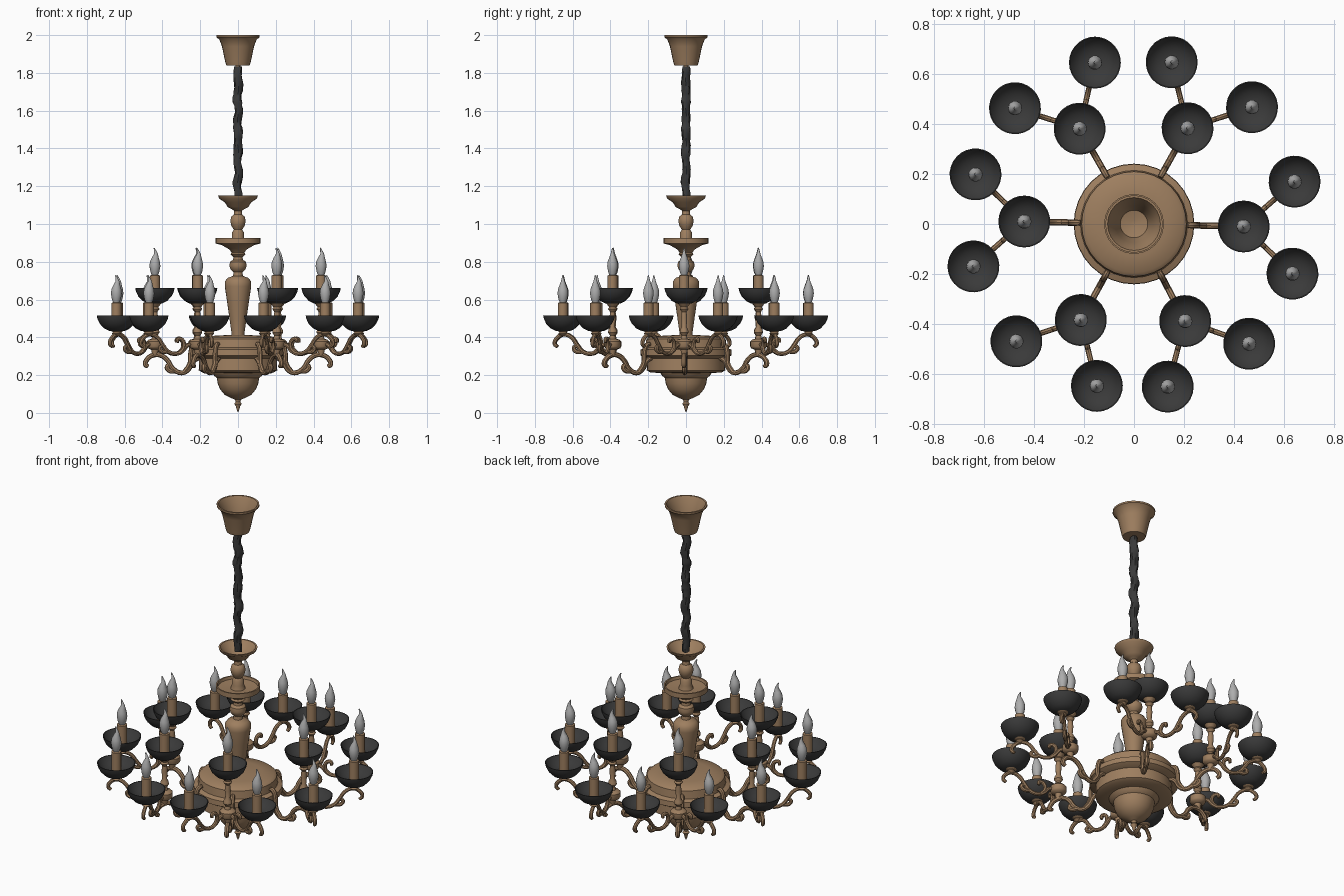
import bpy, bmesh, random
from math import pi, sin, cos, radians

cube = bpy.data.objects.get("Cube")
if cube:
    bpy.data.objects.remove(cube)
random.seed(4)


def material(name, rgb):
    m = bpy.data.materials.new(name)
    m.use_nodes = True
    m.diffuse_color = (*rgb, 1)
    m.node_tree.nodes["Principled BSDF"].inputs["Base Color"].default_value = (*rgb, 1)
    return m


BRONZE = material("bronze", (0.34, 0.21, 0.115))
BLACK = material("black", (0.042, 0.042, 0.042))
GLASS = material("frosted_glass", (0.42, 0.42, 0.42))


def finish(mesh, mat, angle=40):
    mesh.materials.clear()
    mesh.materials.append(mat)
    mesh.shade_smooth()
    mesh.set_sharp_from_angle(angle=radians(angle))
    return mesh


def lathe(name, profile, mat, sides=24):
    """Spin an (r, z) profile around the z axis."""
    bm = bmesh.new()
    vs = [bm.verts.new((r, 0, z)) for r, z in profile]
    es = [bm.edges.new(p) for p in zip(vs, vs[1:])]
    bmesh.ops.spin(bm, geom=vs + es, cent=(0, 0, 0), axis=(0, 0, 1),
                   angle=2 * pi, steps=sides)
    bmesh.ops.remove_doubles(bm, verts=bm.verts, dist=0.0004)
    bmesh.ops.recalc_face_normals(bm, faces=bm.faces)
    mesh = bpy.data.meshes.new(name)
    bm.to_mesh(mesh)
    bm.free()
    return finish(mesh, mat)


def tube(name, paths, depth):
    """Sweep smooth round tubes along (r, z) paths in the xz plane."""
    curve = bpy.data.curves.new(name + "_path", "CURVE")
    curve.dimensions = "3D"
    curve.bevel_depth = depth
    curve.bevel_resolution = 2
    curve.resolution_u = 4
    curve.use_fill_caps = True
    for path in paths:
        s = curve.splines.new("BEZIER")
        s.bezier_points.add(len(path) - 1)
        for p, (r, z) in zip(s.bezier_points, path):
            p.co = (r, 0, z)
            p.handle_left_type = p.handle_right_type = "AUTO"
        s.bezier_points[-1].radius = 0.8
    helper = bpy.data.objects.new(name + "_path", curve)
    mesh = bpy.data.meshes.new_from_object(helper)
    mesh.name = name
    bpy.data.objects.remove(helper)
    return finish(mesh, BRONZE)


def place(name, mesh, x=0, y=0, z=0, turn=0):
    ob = bpy.data.objects.new(name, mesh)
    ob.location = (x, y, z)
    ob.rotation_euler.z = turn
    bpy.context.collection.objects.link(ob)
    return ob


# Ceiling canopy: open cup with a thin wall
place("ceiling_canopy", lathe("ceiling_canopy", [
    (0, 1.82), (.012, 1.82), (.014, 1.84), (.062, 1.84), (.068, 1.86), (.085, 1.94),
    (.098, 1.975), (.115, 1.99), (.115, 2), (.106, 2), (.09, 1.97), (.075, 1.93),
    (.055, 1.86), (.015, 1.85), (0, 1.85)], BRONZE))

# Twisted, gathered cord sleeve
bm = bmesh.new()
rings, sides = 44, 12
previous = None
for i in range(rings + 1):
    z = 1.125 + 0.71 * i / rings
    size = 0.022 + random.uniform(-0.003, 0.003)
    ox, oy = 0.003 * sin(i * 0.9), 0.003 * cos(i * 0.7)
    ring = []
    for k in range(sides):
        a = 2 * pi * k / sides
        r = size * (1 + 0.16 * cos(3 * a + i * 0.65))
        ring.append(bm.verts.new((ox + r * cos(a), oy + r * sin(a), z)))
    if previous:
        for k in range(sides):
            n = (k + 1) % sides
            bm.faces.new((previous[k], previous[n], ring[n], ring[k]))
    else:
        bm.faces.new(ring[::-1])
    previous = ring
bm.faces.new(previous)
sleeve = bpy.data.meshes.new("cord_sleeve")
bm.to_mesh(sleeve)
bm.free()
place("cord_sleeve", finish(sleeve, BLACK))

# Turned central column with two open dishes
place("central_column", lathe("central_column", [
    (0, 1.09), (.03, 1.095), (.075, 1.125), (.096, 1.15), (.105, 1.15), (.1, 1.135),
    (.07, 1.115), (.055, 1.09), (.035, 1.08), (.02, 1.07), (.022, 1.05), (.035, 1.04),
    (.041, 1.015), (.035, .99), (.022, .97), (.032, .955), (.032, .93), (.04, .905),
    (.108, .91), (.112, .926), (.12, .926), (.12, .897), (.085, .888), (.05, .868),
    (.033, .85), (.04, .84), (.024, .825), (.026, .81), (.042, .8), (.046, .78),
    (.04, .76), (.024, .745), (.026, .725), (.055, .715), (.07, .695), (.07, .67),
    (.058, .59), (.045, .5), (.034, .42), (.034, .39)], BRONZE))

# Broad body with a lower band, hanging bowl and finial
place("main_body", lathe("main_body", [
    (0, .415), (.06, .412), (.13, .408), (.195, .402), (.21, .39), (.215, .345),
    (.24, .335), (.242, .305), (.225, .295), (.205, .288), (.208, .225), (.19, .215),
    (.135, .21), (.125, .195), (.112, .185), (.107, .155), (.095, .125), (.07, .095),
    (.04, .08), (.016, .07), (.012, .058), (.02, .048), (.012, .036), (.007, .018),
    (0, 0)], BRONZE, 32))

# Shared meshes for the repeated arms and lights
main_arm = tube("main_arm", [
    [(.19, .30), (.235, .275), (.265, .228), (.30, .212), (.345, .235), (.375, .28),
     (.41, .305), (.45, .305), (.48, .285), (.49, .255), (.475, .245)],
    [(.285, .214), (.255, .26), (.25, .32), (.235, .36), (.215, .365)],
    [(.33, .222), (.365, .225), (.375, .245), (.36, .255)]], .013)
branch_arm = tube("branch_arm", [
    [(.02, .362), (.055, .358), (.085, .327), (.12, .313), (.165, .325), (.195, .36),
     (.225, .4), (.265, .415), (.3, .4), (.317, .365), (.302, .35)],
    [(.105, .314), (.078, .345), (.085, .385), (.11, .39), (.113, .372)],
    [(.165, .325), (.2, .325), (.212, .345), (.197, .355)]], .011)
post = lathe("hub_post", [
    (0, .295), (.012, .3), (.02, .335), (.038, .342), (.044, .352), (.044, .378),
    (.034, .388), (.018, .392), (.014, .41), (.024, .425), (.022, .44), (.013, .455),
    (.017, .5), (.013, .535), (.024, .55), (.018, .56), (.034, .58), (0, .59)],
    BRONZE, 14)
cup = lathe("dish_cup", [
    (0, .405), (.014, .41), (.024, .42), (.018, .428), (.036, .438), (0, .45)],
    BRONZE, 14)
dish = lathe("drip_dish", [
    (0, 0), (.04, .003), (.065, .016), (.088, .04), (.1, .065), (.104, .083),
    (.1, .083), (.085, .058), (.06, .04), (.03, .03), (0, .03)], BLACK, 28)
candle = lathe("candle_tube", [
    (0, .02), (.027, .02), (.027, .15), (.018, .153), (0, .153)], BRONZE, 16)
bulb = lathe("flame_bulb", [
    (0, .15), (.016, .15), (.024, .172), (.029, .2), (.026, .223), (.018, .245),
    (.01, .265), (.006, .282), (.003, .295), (0, .298)], GLASS, 14)
for v in bulb.vertices:                      # curl of the flame tip
    if v.co.z > .24:
        v.co.x += .006 * sin((v.co.z - .24) * 70)


def light(name, x, y, z, turn):
    """Dish, candle tube and bulb stacked on one spot."""
    for part, mesh in (("dish", dish), ("candle", candle), ("bulb", bulb)):
        place(f"{name}_{part}", mesh, x, y, z, turn if part != "bulb" else 0)


# Six main arms, each with an upper light and two branches with lower lights
for i, degrees in enumerate((-1.3, 60.8, 119.7, 178.7, 241, 297.8), 1):
    a = radians(degrees)
    hx, hy = .44 * cos(a), .44 * sin(a)
    place(f"main_arm_{i}", main_arm, turn=a)
    place(f"hub_post_{i}", post, hx, hy)
    light(f"upper_light_{i}", hx, hy, .577, a)
    for side, s in (("left", 1), ("right", -1)):
        b = a + s * radians(42.7)
        x, y = hx + .272 * cos(b), hy + .272 * sin(b)
        place(f"branch_arm_{i}_{side}", branch_arm, hx, hy, 0, b)
        place(f"dish_cup_{i}_{side}", cup, x, y)
        light(f"lower_light_{i}_{side}", x, y, .432, b)
